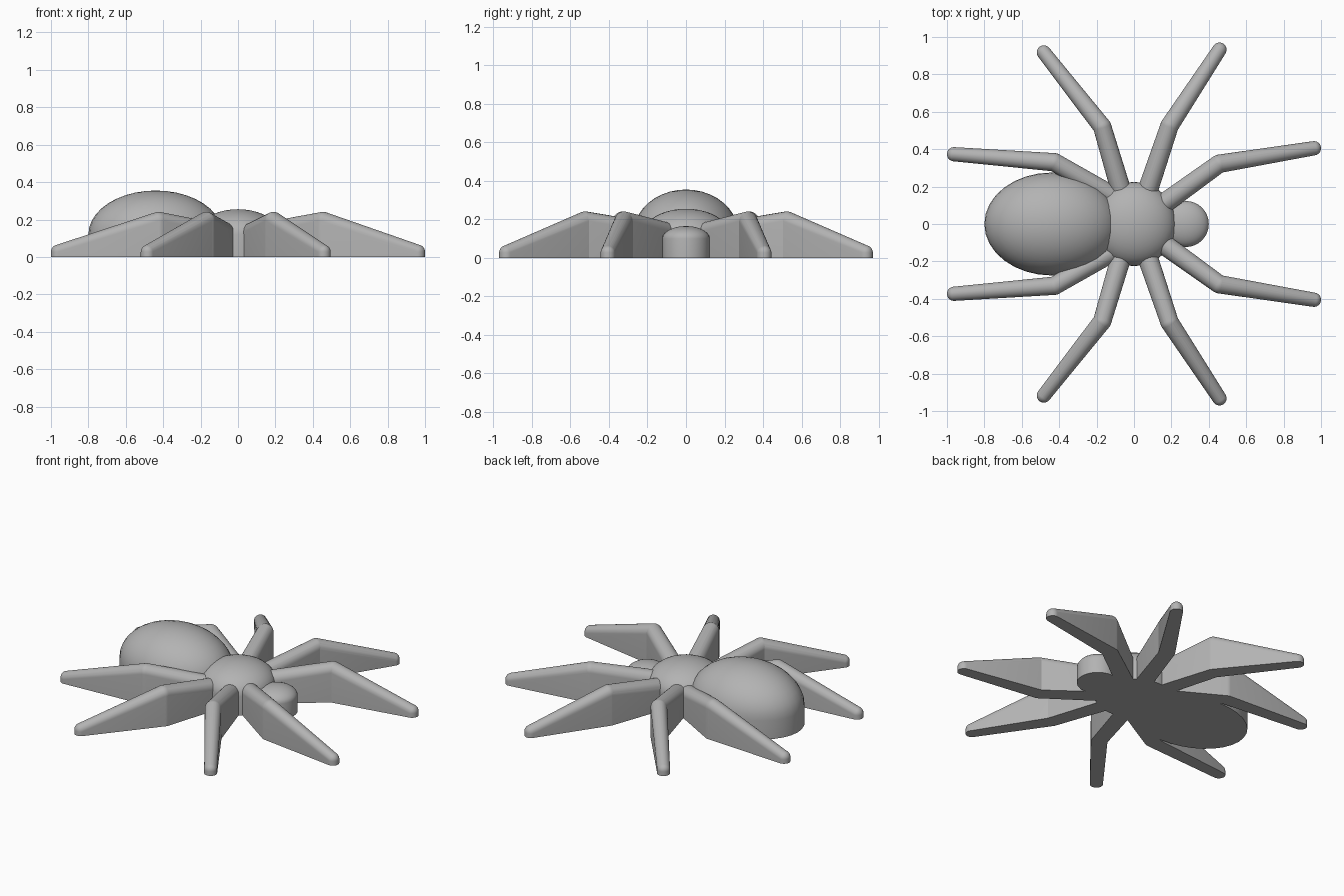
import bpy, bmesh
from math import sin, cos, pi, radians

cube = bpy.data.objects.get("Cube")
if cube:
    bpy.data.objects.remove(cube, do_unlink=True)

GREY = (0.45, 0.45, 0.45, 1.0)
grey = bpy.data.materials.new("plain_grey")
grey.use_nodes = True
grey.diffuse_color = GREY
grey.node_tree.nodes["Principled BSDF"].inputs["Base Color"].default_value = GREY


def dome_points(bm, centre, radii, segments=32, rings=10):
    """Upper half of an ellipsoid plus its footprint on the floor."""
    (x, y, z), (rx, ry, rz) = centre, radii
    verts = [bm.verts.new((x, y, z + rz))]
    for s in range(segments):
        a = 2 * pi * s / segments
        dx, dy = rx * cos(a), ry * sin(a)
        verts.append(bm.verts.new((x + dx, y + dy, 0)))
        for r in range(rings):
            t = pi / 2 * r / rings
            verts.append(bm.verts.new((x + dx * cos(t), y + dy * cos(t), z + rz * sin(t))))
    return verts


def add_hull(bm, domes):
    """Wrap one or more domes in a convex skin standing on the floor."""
    verts = [v for centre, radii in domes for v in dome_points(bm, centre, radii)]
    bmesh.ops.convex_hull(bm, input=verts)
    loose = [v for v in verts if v.is_valid and not v.link_faces]
    bmesh.ops.delete(bm, geom=loose, context='VERTS')


def make_part(name, hulls):
    bm = bmesh.new()
    for domes in hulls:
        add_hull(bm, domes)
    bmesh.ops.recalc_face_normals(bm, faces=bm.faces)
    mesh = bpy.data.meshes.new(name)
    bm.to_mesh(mesh)
    bm.free()
    mesh.materials.append(grey)
    obj = bpy.data.objects.new(name, mesh)
    bpy.context.collection.objects.link(obj)
    bpy.ops.object.select_all(action='DESELECT')
    obj.select_set(True)
    bpy.context.view_layer.objects.active = obj
    bpy.ops.object.shade_smooth_by_angle(angle=radians(30))


# Body
make_part("abdomen", [[((-0.44, 0, 0.12), (0.36, 0.275, 0.235))]])
make_part("thorax", [[((0, 0, 0.12), (0.225, 0.225, 0.135))]])
make_part("head", [[((0.277, 0, 0.1), (0.123, 0.123, 0.065))]])

# Legs: hip, knee and foot positions in plan, mirrored across the body
LEGS = {
    "front_leg": ((0.05, 0.03), (0.455, 0.322), (0.962, 0.405)),
    "front_middle_leg": ((0.04, 0.08), (0.19, 0.525), (0.457, 0.932)),
    "rear_middle_leg": ((-0.04, 0.08), (-0.17, 0.52), (-0.482, 0.917)),
    "rear_leg": ((-0.05, 0.11), (-0.425, 0.33), (-0.962, 0.373)),
}
JOINTS = ((0.11, 0.056), (0.192, 0.049), (0.027, 0.038))  # height, radius

for side, label in ((1, "back"), (-1, "near")):
    for name, plan in LEGS.items():
        hip, knee, foot = [((x, side * y, z), (r, r, r))
                           for (x, y), (z, r) in zip(plan, JOINTS)]
        make_part(f"{label}_side_{name}", [[hip, knee], [knee, foot]])
